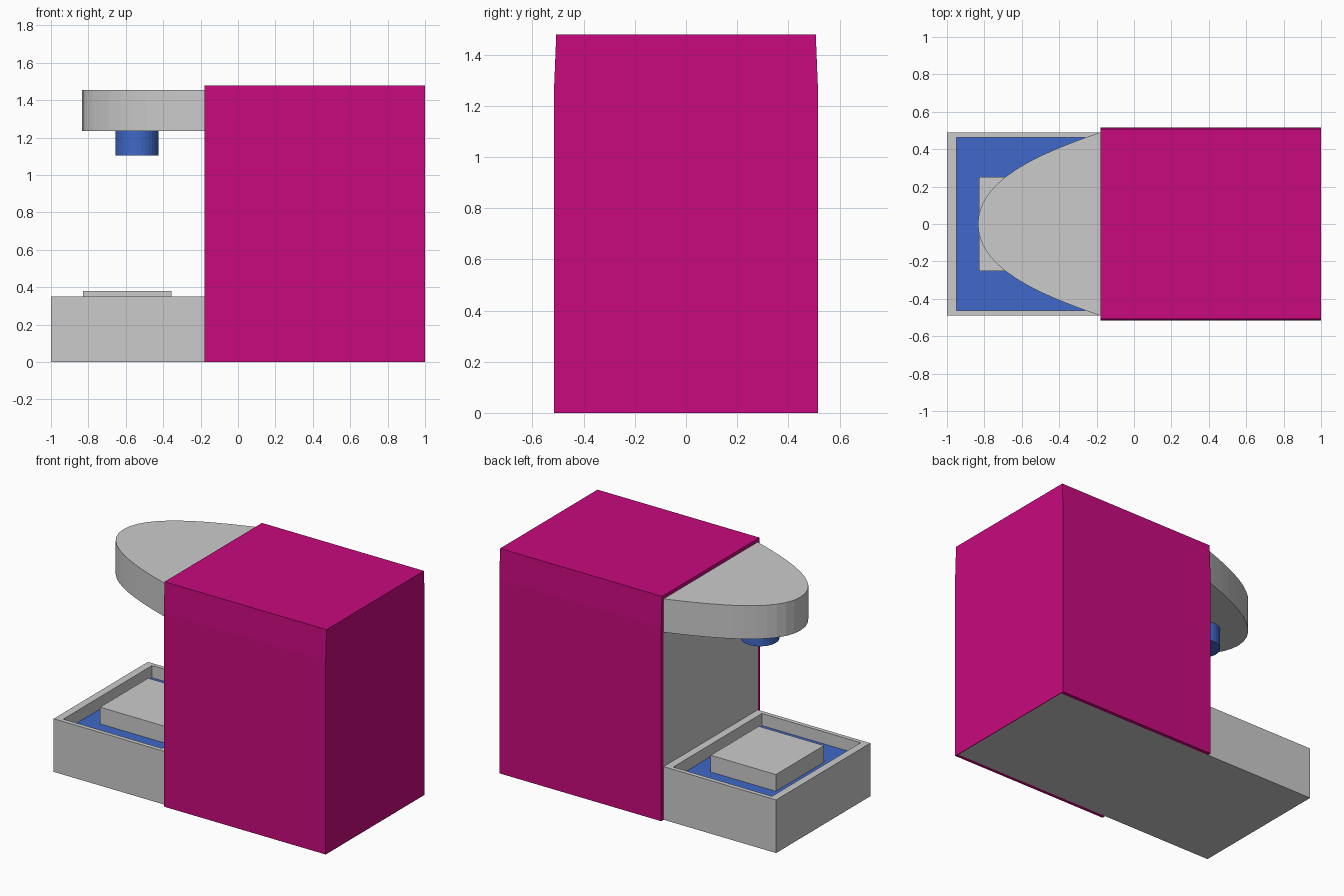
import bpy, bmesh
from mathutils import Vector
from mathutils.geometry import interpolate_bezier

if "Cube" in bpy.data.objects:
    bpy.data.objects.remove(bpy.data.objects["Cube"])


def material(name, rgb):
    m = bpy.data.materials.new(name)
    m.diffuse_color = (*rgb, 1)
    m.use_nodes = True
    m.node_tree.nodes["Principled BSDF"].inputs["Base Color"].default_value = m.diffuse_color
    return m


MAGENTA = material("magenta", (0.58, 0.003, 0.21))
BLUE = material("blue", (0.05, 0.14, 0.58))


def finish(name, bm, mat=None):
    bmesh.ops.recalc_face_normals(bm, faces=bm.faces)
    me = bpy.data.meshes.new(name)
    bm.to_mesh(me)
    bm.free()
    ob = bpy.data.objects.new(name, me)
    bpy.context.collection.objects.link(ob)
    if mat:
        me.materials.append(mat)
    return ob


def prism(bm, points, offset):
    face = bm.faces.new([bm.verts.new(p) for p in points])
    out = bmesh.ops.extrude_face_region(bm, geom=[face], use_keep_orig=True)
    verts = [g for g in out["geom"] if isinstance(g, bmesh.types.BMVert)]
    bmesh.ops.translate(bm, verts=verts, vec=Vector(offset))


def box_mesh(x, y, z):
    bm = bmesh.new()
    prism(bm, [(x[0], y[0], z[0]), (x[1], y[0], z[0]),
               (x[1], y[1], z[0]), (x[0], y[1], z[0])], (0, 0, z[1] - z[0]))
    return bm


FRONT, BACK, W = -0.18, 0.995, 0.49

# base with a sunken drip tray: inset the top, fit it to the pocket, push it down
bm = box_mesh((-1, BACK), (-W, W), (0, 0.35))
bm.normal_update()
top = next(f for f in bm.faces if all(v.co.z > 0.3 for v in f.verts))
bmesh.ops.inset_region(bm, faces=[top], thickness=0.03)
for v in top.verts:
    v.co.x = -0.95 if v.co.x < 0 else -0.23
    v.co.y = -0.462 if v.co.y < 0 else 0.462
floor = bmesh.ops.extrude_discrete_faces(bm, faces=[top])["faces"][0]
bmesh.ops.translate(bm, verts=floor.verts, vec=(0, 0, -0.10))
finish("base", bm)

# blue tray liner and cup stand
finish("tray_liner", box_mesh((-0.95, -0.23), (-0.462, 0.462), (0.25, 0.27)), BLUE)
finish("cup_stand", box_mesh((-0.83, -0.355), (-0.25, 0.25), (0.27, 0.38)))

# inner column behind the cup space
finish("column", box_mesh((FRONT, BACK), (-W, W), (0.35, 1.452)))

# rounded brew head
half = interpolate_bezier(Vector((FRONT, W, 0)), Vector((-0.5, 0.38, 0)),
                          Vector((-0.835, 0.24, 0)), Vector((-0.835, 0, 0)), 13)
outline = [(p.x, p.y, 1.235) for p in half]
outline += [(p.x, -p.y, 1.235) for p in reversed(half[:-1])]
bm = bmesh.new()
prism(bm, outline, (0, 0, 0.22))
finish("brew_head", bm)

# nozzle
bm = bmesh.new()
bmesh.ops.create_cone(bm, cap_ends=True, segments=32, radius1=0.115, radius2=0.115, depth=0.13)
bmesh.ops.translate(bm, verts=bm.verts, vec=(-0.54, 0, 1.17))
nozzle = finish("nozzle", bm, BLUE)

# coloured housing: wrap over sides and top, plus back panel
outer = [(-0.515, 0), (-0.515, 1.28), (-0.507, 1.478), (0.507, 1.478), (0.515, 1.28), (0.515, 0)]
inner = [(W, 0), (W, 1.455), (-W, 1.455), (-W, 0)]
bm = bmesh.new()
prism(bm, [(FRONT, y, z) for y, z in outer + inner], (BACK - FRONT, 0, 0))
prism(bm, [(BACK, y, z) for y, z in outer], (1 - BACK, 0, 0))
finish("housing", bm, MAGENTA)
